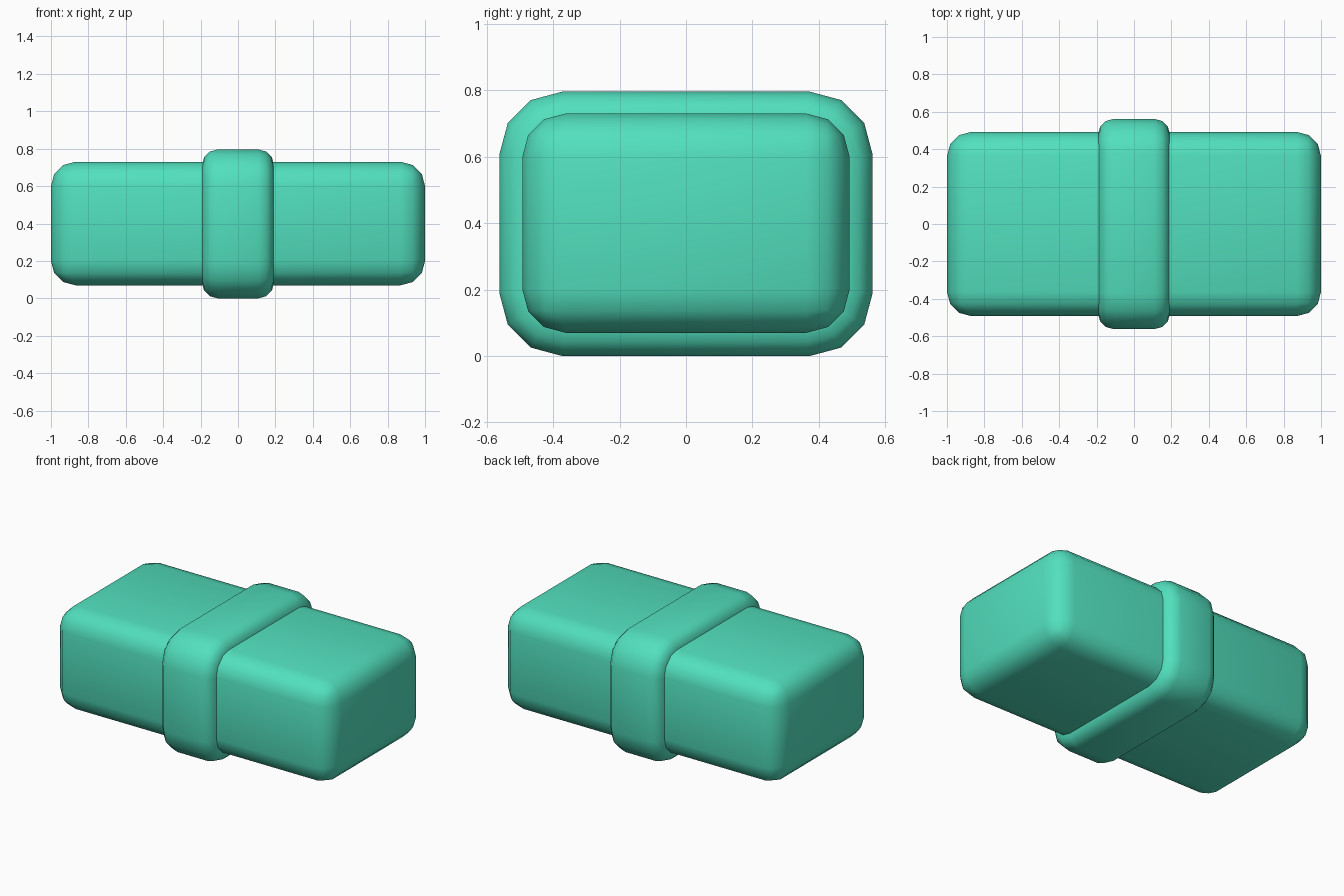
import bpy, bmesh, math
from mathutils import Matrix

if "Cube" in bpy.data.objects:
    bpy.data.objects.remove(bpy.data.objects["Cube"], do_unlink=True)

# Single flat colour
mint = bpy.data.materials.new("mint_green")
mint.use_nodes = True
colour = (0.084, 0.745, 0.515, 1)
mint.diffuse_color = colour
mint.node_tree.nodes["Principled BSDF"].inputs["Base Color"].default_value = colour


def along_x(edge):
    a, b = edge.verts
    return abs(a.co.x - b.co.x) > 0.01


def rounded_box(name, size, centre_z, corner, rim=None):
    """Box rounded on every edge, or with separate corner and rim radii."""
    bm = bmesh.new()
    bmesh.ops.create_cube(bm, size=1, matrix=Matrix.Diagonal((*size, 1)))
    edges = [e for e in bm.edges if rim is None or along_x(e)]
    bmesh.ops.bevel(bm, geom=edges, offset=corner, segments=3,
                    profile=0.5, affect='EDGES')
    if rim:
        edges = [e for e in bm.edges if not along_x(e)
                 and any(abs(f.normal.x) > 0.9 for f in e.link_faces)]
        bmesh.ops.bevel(bm, geom=edges, offset=rim, segments=3,
                        profile=0.5, affect='EDGES')
    bmesh.ops.recalc_face_normals(bm, faces=bm.faces)
    mesh = bpy.data.meshes.new(name)
    bm.to_mesh(mesh)
    bm.free()
    mesh.materials.append(mint)
    obj = bpy.data.objects.new(name, mesh)
    bpy.context.collection.objects.link(obj)
    obj.location.z = centre_z
    bpy.ops.object.select_all(action='DESELECT')
    obj.select_set(True)
    bpy.context.view_layer.objects.active = obj
    bpy.ops.object.shade_smooth_by_angle(angle=math.radians(45))
    return obj


# Long block and the band wrapped round its middle
rounded_box("body", (2.0, 0.985, 0.66), 0.4, 0.13)
rounded_box("middle_band", (0.386, 1.124, 0.796), 0.398, 0.19, rim=0.085)
